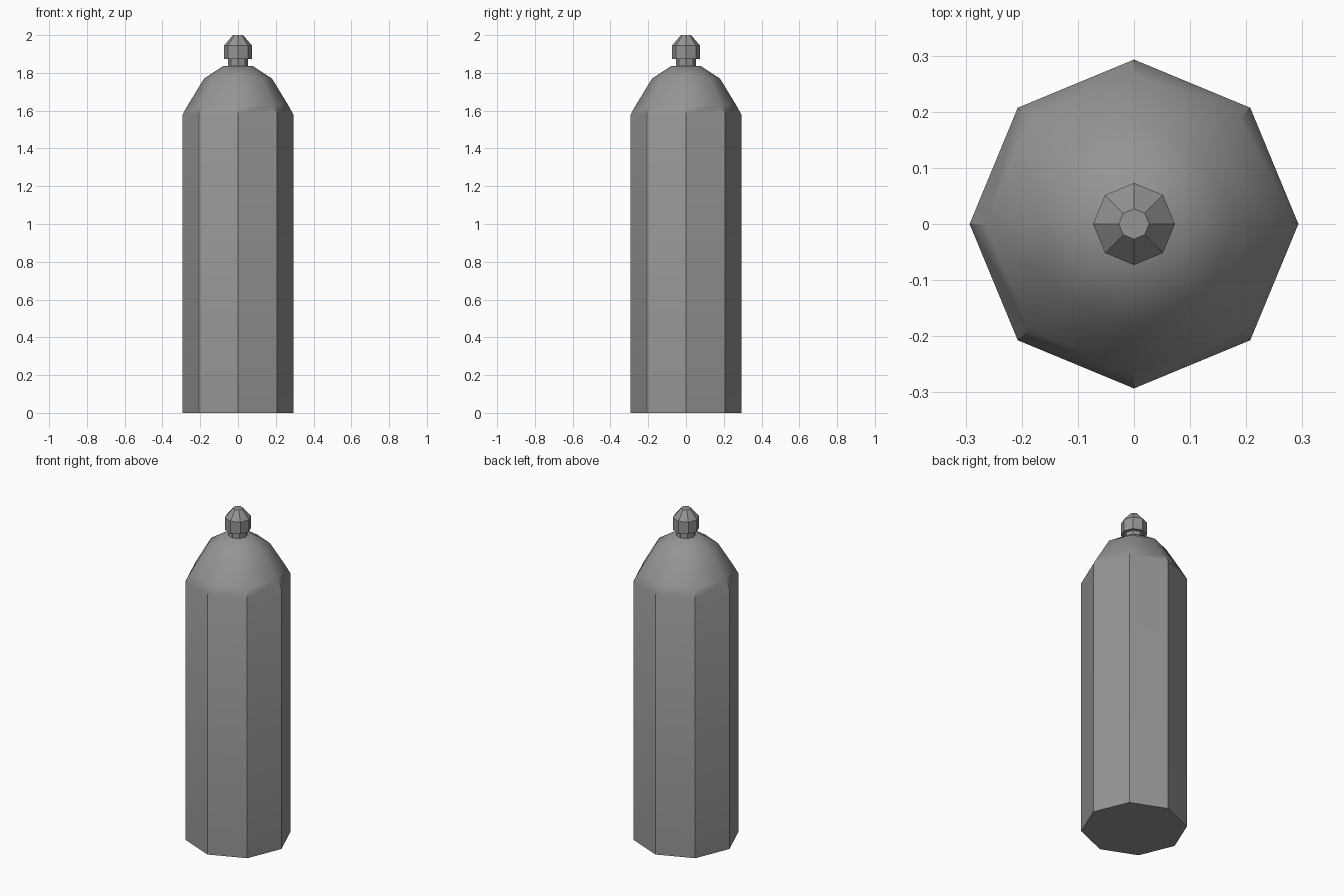
import bpy, bmesh, math

cube = bpy.data.objects.get("Cube")
if cube:
    bpy.data.objects.remove(cube)

SIDES = 8
grey = bpy.data.materials.new("steel_grey")
grey.use_nodes = True
colour = (0.3, 0.3, 0.3, 1)
grey.diffuse_color = colour
grey.node_tree.nodes["Principled BSDF"].inputs["Base Color"].default_value = colour


def lathe(name, profile, soft_above=None):
    """Octagonal solid from (radius, height) rings, capped at both ends.
    Upright edges reaching above soft_above are kept smooth."""
    bm = bmesh.new()
    rings = [[bm.verts.new((r * math.cos(a), r * math.sin(a), z))
              for a in (math.tau * i / SIDES for i in range(SIDES))]
             for r, z in profile]
    for low, high in zip(rings, rings[1:]):
        for i in range(SIDES):
            j = (i + 1) % SIDES
            bm.faces.new((low[i], low[j], high[j], high[i]))
    bm.faces.new(rings[0][::-1])
    bm.faces.new(rings[-1])
    bm.normal_update()
    for face in bm.faces:
        face.smooth = True
    for edge in bm.edges:
        top = max(v.co.z for v in edge.verts)
        soft = soft_above is not None and top > soft_above
        edge.smooth = soft or edge.calc_face_angle() < math.radians(32)
    mesh = bpy.data.meshes.new(name)
    bm.to_mesh(mesh)
    bm.free()
    mesh.materials.append(grey)
    obj = bpy.data.objects.new(name, mesh)
    bpy.context.collection.objects.link(obj)
    return obj


# Tall bottle with a rounded shoulder
lathe("bottle_body", [(0.293, 0), (0.293, 1.58), (0.265, 1.63),
                      (0.18, 1.77), (0.077, 1.837)], soft_above=1.65)

# Short neck and pointed valve cap
lathe("neck", [(0.053, 1.83), (0.053, 1.88)])
lathe("valve_cap", [(0.073, 1.873), (0.073, 1.946), (0.027, 2.0)])
